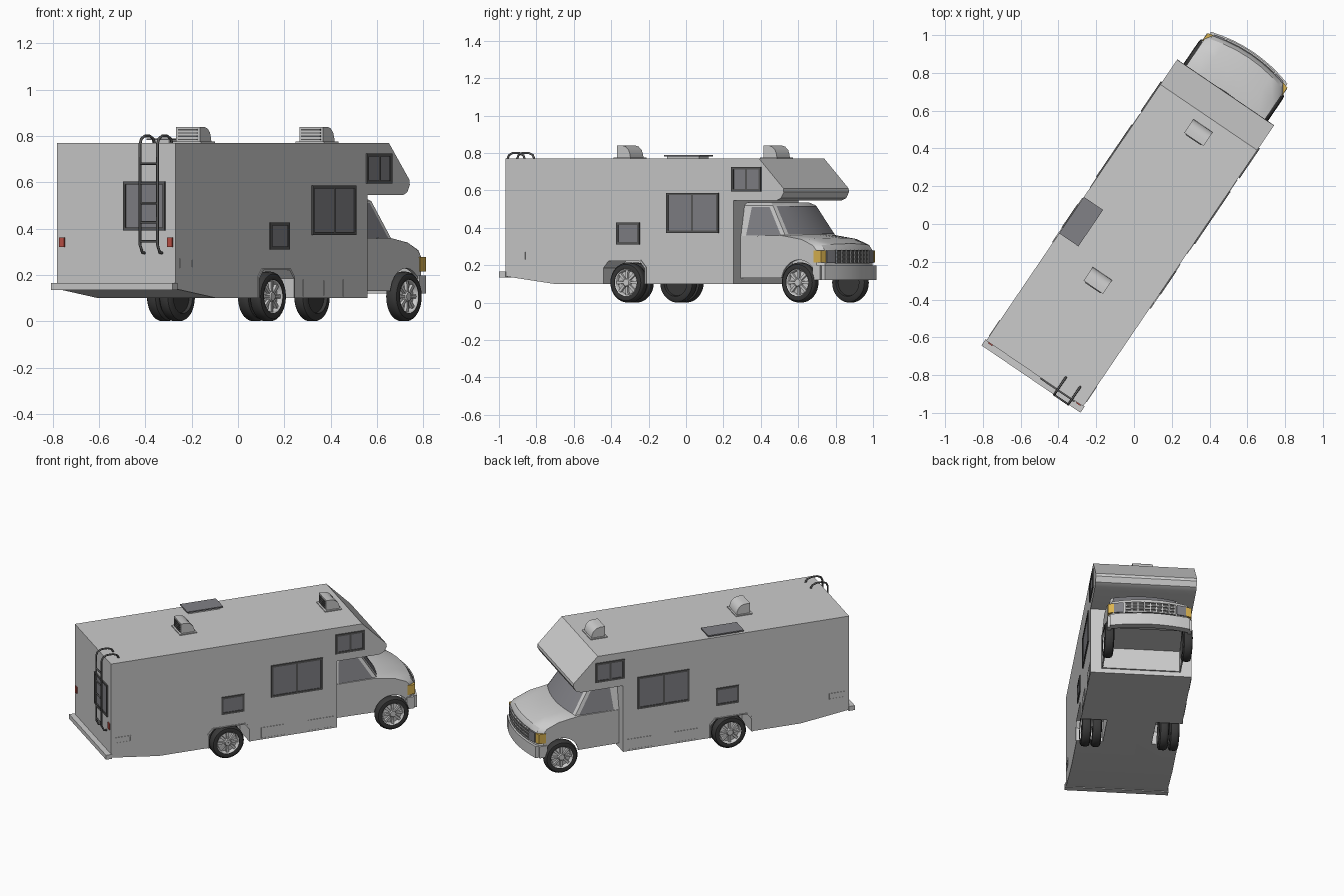
import bpy, bmesh, math
from mathutils import Matrix, Vector

if "Cube" in bpy.data.objects:
    bpy.data.objects.remove(bpy.data.objects["Cube"])

# Vehicle space: x forward, y left, z up; PLACE turns it to its diagonal pose
PLACE = Matrix.Translation((0.008, -0.006, 0)) @ Matrix.Rotation(math.radians(55.8), 4, 'Z')
HALF = 0.31


def material(name, *c):
    m = bpy.data.materials.new(name)
    m.diffuse_color = (*c, 1)
    m.use_nodes = True
    m.node_tree.nodes["Principled BSDF"].inputs["Base Color"].default_value = m.diffuse_color
    return m


RUBBER = material("rubber", .04, .04, .04)
DARK = material("dark_trim", .1, .1, .1)
GLASS = material("glass", .22, .22, .24)
RED = material("red_lens", .5, .08, .06)
AMBER = material("amber_lens", .7, .45, .08)


def mesh(name, verts, faces, mat=None):
    bm = bmesh.new()
    vs = [bm.verts.new(v) for v in verts]
    for f in faces:
        bm.faces.new([vs[i] for i in f])
    bmesh.ops.remove_doubles(bm, verts=bm.verts, dist=1e-5)
    bmesh.ops.recalc_face_normals(bm, faces=bm.faces)
    me = bpy.data.meshes.new(name)
    bm.to_mesh(me)
    bm.free()
    if mat:
        me.materials.append(mat)
    ob = bpy.data.objects.new(name, me)
    bpy.context.collection.objects.link(ob)
    ob.matrix_world = PLACE
    return ob


def loft(name, rings, mat=None, caps=True, closed=True):
    n = len(rings[0])
    faces = [(i*n+j, i*n+(j+1) % n, (i+1)*n+(j+1) % n, (i+1)*n+j)
             for i in range(len(rings)-1) for j in range(n if closed else n-1)]
    if caps:
        faces += [tuple(range(n)), tuple(range((len(rings)-1)*n, len(rings)*n))]
    return mesh(name, [p for r in rings for p in r], faces, mat)


def prism(name, pts, y0, y1, mat=None):
    return loft(name, [[(x, y, z) for x, z in pts] for y in (y0, y1)], mat)


def box(name, x0, x1, y0, y1, z0, z1, mat=None):
    return prism(name, [(x0, z0), (x1, z0), (x1, z1), (x0, z1)], y0, y1, mat)


def cut(ob, cutters):
    for c in cutters:
        m = ob.modifiers.new("cut", 'BOOLEAN')
        m.operation, m.object, m.solver = 'DIFFERENCE', c, 'EXACT'
    dg = bpy.context.evaluated_depsgraph_get()
    me = bpy.data.meshes.new_from_object(ob.evaluated_get(dg))
    ob.modifiers.clear()
    ob.data = me
    for c in cutters:
        bpy.data.objects.remove(c)


# Coach body with cab-over nose and rear wheel wells
body = prism("coach_body", [(-.95, .14), (-.635, .1), (.525, .1), (.525, .545), (.8, .545), (.832, .558),
                            (.85, .59), (.848, .61), (.69, .77), (-.95, .77)], -HALF, HALF)
ARCH = [(-.312, .05), (-.312, .185), (-.28, .222), (-.08, .222), (-.048, .185), (-.048, .05)]
cut(body, [prism("well_cutter", ARCH, s*.15, s*.4) for s in (1, -1)])
box("rear_bumper", -.985, -.945, -.317, .317, .135, .165)


# Framed window or panel on a wall; at(u, depth, z) maps it to vehicle space
def frame(name, at, u0, u1, z0, z1, t, depth, mat, panes=0):
    outer = [(u0, z0), (u1, z0), (u1, z1), (u0, z1)]
    inner = [(u0+t, z0+t), (u1-t, z0+t), (u1-t, z1-t), (u0+t, z1-t)]
    loops = [(outer, 0), (outer, depth), (inner, depth), (inner, .001)]
    loft(name + "_frame", [[at(u, d, z) for u, z in p] for p, d in loops], mat, caps=False)
    mesh(name + "_pane", [at(u, .002, z) for u, z in inner], [(0, 1, 2, 3)], GLASS if panes else None)
    for i in range(1, panes):
        u = u0 + (u1-u0)*i/panes
        loft(name + "_divider", [[at(u-t/2, d, z), at(u+t/2, d, z)] for d, z in
             ((.001, z0+t), (depth, z0+t), (depth, z1-t), (.001, z1-t))], mat, caps=False, closed=False)


# Side windows, storage hatches, wheel arch trim and tail lights
for s in (1, -1):
    side = lambda u, d, z, s=s: (u, s*(HALF+d), z)
    for nm, u0, u1, z0, z1, n in (("small_window", -.23, -.08, .31, .427, 1),
                                  ("large_window", .094, .43, .373, .587, 2),
                                  ("overcab_window", .515, .705, .595, .725, 2)):
        frame(nm, side, u0, u1, z0, z1, .013, .007, DARK, n)
    for u0, u1, z0, z1 in ((.03, .19, .107, .18), (.335, .5, .107, .18), (-.92, -.82, .23, .27)):
        frame("storage_hatch", side, u0, u1, z0, z1, .005, .003, None)
    rim = [(-.18+(x+.18)*1.07, z+.006*(z > .1)) for x, z in ARCH]
    loft("arch_trim", [[side(x, d, max(z, .1)) for x, z in p] for p, d in
                       ((rim, 0), (rim, .005), (ARCH, .005), (ARCH, -.02))], caps=False, closed=False)
    box("tail_light", -.956, -.949, s*.268, s*.296, .32, .362, RED)
frame("rear_window", lambda u, d, z: (-.95-d, u, z), -.258, -.04, .392, .603, .012, .008, DARK, 1)

# Roof vents with curved cowls and louvred backs, and roof skylight
for x in (-.355, .592):
    box("vent_base", x-.055, x+.055, -.075, .075, .768, .776)
    prism("vent_cowl", [(x+u, z) for u, z in ((-.043, .77), (-.043, .84), (-.01, .84), (.015, .833),
                                              (.034, .815), (.043, .79), (.045, .77))], -.062, .062)
    for i in range(4):
        box("vent_louvre", x-.048, x-.04, -.05, .05, .782+i*.014, .788+i*.014, DARK)
box("skylight_base", -.25, -.045, .2, .29, .765, .782)
box("skylight_lid", -.263, -.03, .187, .31, .782, .79, GLASS)


# Rear ladder
def tube(name, pts, r):
    cu = bpy.data.curves.new(name, 'CURVE')
    cu.dimensions, cu.bevel_depth, cu.bevel_resolution, cu.use_fill_caps = '3D', r, 2, True
    sp = cu.splines.new('POLY')
    sp.points.add(len(pts)-1)
    for p, q in zip(sp.points, pts):
        p.co = (*q, 1)
    ob = bpy.data.objects.new(name, cu)
    bpy.context.collection.objects.link(ob)
    ob.matrix_world = PLACE
    cu.materials.append(DARK)


for y in (-.148, -.239):
    tube("ladder_rail", [(x, y, z) for x, z in ((-.95, .295), (-.968, .297), (-.985, .33), (-.985, .765), (-.975, .788),
                         (-.95, .8), (-.91, .8), (-.882, .788), (-.872, .765))], .006)
for z in (.345, .427, .51, .595, .68):
    tube("ladder_rung", [(-.985, -.148, z), (-.985, -.239, z)], .005)

# Lower cab with bowed nose, hollow underneath, with front wheel openings
W = .252
TS = [-1, -.9, -.6, -.3, 0, .3, .6, .9, 1]
CABPROF = [(.525, .13, 0, 0), (.525, .355, 0, 0), (.81, .36, .8, .004), (.95, .338, .9, .008), (1.03, .305, 1, .01),
           (1.05, .28, 1, 0), (1.055, .13, 1, 0)]
cab = loft("cab_body", [[(x+k*(.04*(1-t*t)-.03*(abs(t) == 1)), W*t*(1-.04*(x < .6)), z+c*(1-t*t))
                         for x, z, k, c in CABPROF] for t in TS])
wheel_cut = prism("arch_cutter", [(.908+.117*math.cos(a*math.pi/12), .112+.117*math.sin(a*math.pi/12))
                                  for a in range(24)], -.4, .4)
cut(cab, [wheel_cut, box("inside_cutter", .535, 1.01, -.235, .235, .05, .27)])


# Cab upper: tapering sides and bowed windscreen
def screen(t, f, out=0):
    return (.815-.115*f+.04*(1-t*t)+out, (.24-.038*f)*t, .352+.18*f+out*.6)


def side_pt(s, x, f, out=0):
    return (x, s*(.24-.038*f+out), .352+.18*f)


loft("cab_upper", [[side_pt(-1, .52, f)] + [screen(t/4, f) for t in range(-4, 5)] + [side_pt(1, .52, f)]
                   for f in (0, .5, .93)] + [[(.52, -.18, .535)] + [(screen(t/4, 1)[0]-.02, .18*t/4, .535)
                                             for t in range(-4, 5)] + [(.52, .18, .535)]])
loft("windscreen", [[screen(t*.92/4, f, .004) for t in range(-4, 5)] for f in (.06, .5, .9)],
     GLASS, caps=False, closed=False)
for s in (1, -1):
    mesh("door_window", [side_pt(s, x, f, .003) for x, f in ((.56, .04), (.785, .04), (.69, .88), (.575, .88))],
         [(0, 1, 2, 3)], GLASS)


# Strips wrapped round the bowed nose
def nose_bar(name, y0, y1, z0, z1, d0, d1, mat=None):
    rings = []
    for i in range(9):
        y = y0+(y1-y0)*i/8
        x = 1.053+.04*(1-(y/W)**2)
        rings.append([(x+d0, y, z0), (x+d1, y, z0), (x+d1, y, z1), (x+d0, y, z1)])
    loft(name, rings, mat)


nose_bar("grille_back", -.155, .155, .208, .28, -.01, .003, DARK)
for i in range(4):
    nose_bar("grille_bar", -.155, .155, .208+i*.022, .213+i*.022, -.005, .01)
for i in range(9):
    y = -.155+i*.03775
    nose_bar("grille_upright", y, y+.006, .208, .28, -.005, .009)
nose_bar("front_bumper", -.245, .245, .12, .198, -.03, .016)
for s in (1, -1):
    nose_bar("headlight", *sorted((s*.163, s*.22)), .212, .278, -.01, .007, GLASS)
    nose_bar("corner_light", *sorted((s*.222, s*.256)), .215, .278, -.045, .002, AMBER)
    box("bumper_end", 1.0, 1.05, s*.235, s*.258, .12, .198)


# Wheels: turned tyre and rim with raised spokes, doubled at the rear
def lathe(name, prof, x, y, s, mat=None):
    loft(name, [[(x+r*math.cos(a*math.pi/16), y+s*d, .107+r*math.sin(a*math.pi/16)) for a in range(32)]
                for r, d in prof], mat, caps=False)


def wheel(x, y, s, face=True):
    lathe("tyre", [(.07, -.012), (.073, -.002), (.08, 0), (.097, -.003), (.105, -.011), (.107, -.018), (.107, -.044),
                   (.104, -.052), (.095, -.058), (.074, -.06), (.07, -.045), (.001, -.045)], x, y, s, RUBBER)
    lathe("rim", [(.001, -.004), (.018, -.004), (.023, -.01), (.026, -.02), (.062, -.024), (.068, -.008),
                  (.073, -.004)], x, y, s)
    for k in range(8 if face else 0):
        c, n = math.cos(k*math.pi/4), math.sin(k*math.pi/4)
        loft("wheel_spoke", [[(x+r*c-w*n, y+s*d, .107+r*n+w*c) for w, d in
                              ((-h, -.024), (-h*.8, e), (h*.8, e), (h, -.024))]
                             for r, h, e in ((.02, .007, -.009), (.067, .01, -.011))])


for s in (1, -1):
    wheel(.908, s*.27, s)
    wheel(-.18, s*.3, s)
    wheel(-.18, s*.235, s, False)

# Smooth shading with crisp edges
bpy.ops.object.select_all(action='DESELECT')
for ob in bpy.data.objects:
    if ob.type == 'MESH':
        ob.select_set(True)
        bpy.context.view_layer.objects.active = ob
bpy.ops.object.shade_smooth_by_angle(angle=math.radians(30))
